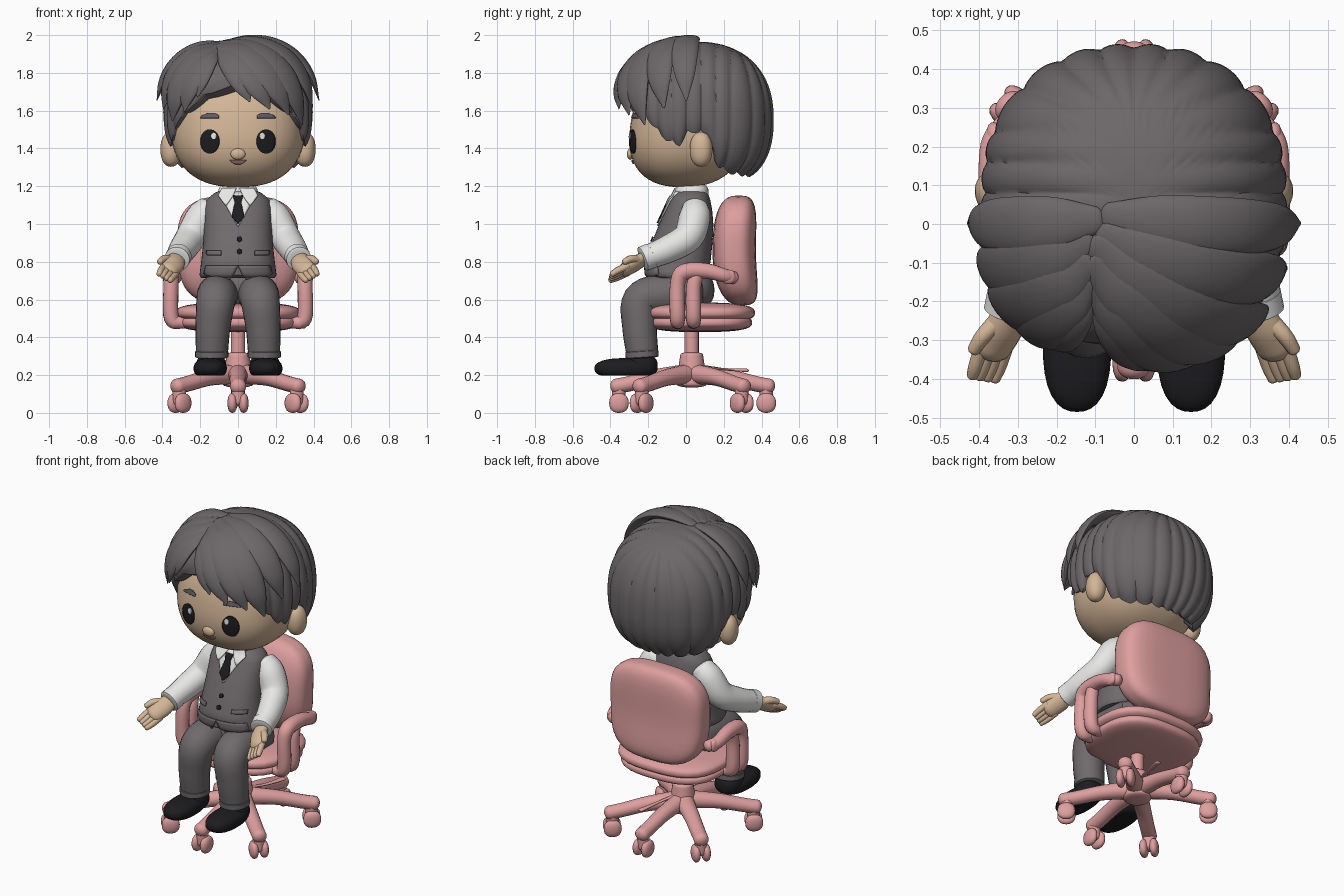
import bpy, bmesh, math
from mathutils import Vector as V

if "Cube" in bpy.data.objects:
    bpy.data.objects.remove(bpy.data.objects["Cube"])

def material(name, c):
    m = bpy.data.materials.new(name)
    m.diffuse_color = (*c, 1)
    m.use_nodes = True
    m.node_tree.nodes["Principled BSDF"].inputs["Base Color"].default_value = m.diffuse_color
    return m
PINK = material("chair pink", (.73, .345, .345))
GREY = material("suit grey", (.16, .144, .15))
HAIR = material("hair grey", (.15, .136, .14))
SKIN = material("skin", (.65, .465, .31))
WHITE = material("white", (.82, .82, .81))
BLACK = material("black", (.012, .012, .014))
MOUTH = material("mouth", (.38, .19, .16))
BROW = material("brow grey", (.12, .11, .14))

def finish(name, bm, mat):
    bmesh.ops.recalc_face_normals(bm, faces=bm.faces)
    me = bpy.data.meshes.new(name)
    bm.to_mesh(me); bm.free()
    me.materials.append(mat)
    me.polygons.foreach_set("use_smooth", [True] * len(me.polygons))
    me.set_sharp_from_angle(angle=math.radians(50))
    ob = bpy.data.objects.new(name, me)
    bpy.context.collection.objects.link(ob)
    return ob

def loft(name, mat, rings, closed=True):
    bm = bmesh.new()
    vs = [[bm.verts.new(p) for p in r] for r in rings]
    n = len(vs[0])
    for a, b in zip(vs, vs[1:]):
        for i in range(n if closed else n - 1):
            j = (i + 1) % n
            bm.faces.new((a[i], a[j], b[j], b[i]))
    if closed:
        bm.faces.new(vs[0]); bm.faces.new(vs[-1])
    return finish(name, bm, mat)

# rounded solid: superellipsoid with an optional warp and z turn
def blob(name, mat, c, r, p=2.5, warp=None, turn=0, seg=32):
    bm = bmesh.new()
    bmesh.ops.create_uvsphere(bm, u_segments=seg, v_segments=seg // 3 * 2, radius=1)
    ct, st = math.cos(turn), math.sin(turn)
    for v in bm.verts:
        k = sum(abs(q) ** p for q in v.co) ** (-1 / p)
        x, y, z = (v.co[i] * k * r[i] for i in range(3))
        q = V((c[0] + x * ct - y * st, c[1] + x * st + y * ct, c[2] + z))
        v.co = warp(q) if warp else q
    return finish(name, bm, mat)

def spline(pts, n):
    e = [2 * pts[0] - pts[1]] + pts + [2 * pts[-1] - pts[-2]]
    out = []
    for a, b, c, d in zip(e, e[1:], e[2:], e[3:]):
        for i in range(n):
            t = i / n
            out.append(.5 * (2*b + (c - a)*t + (2*a - 5*b + 4*c - d)*t*t + (3*b - a - 3*c + d)*t**3))
    return out + [pts[-1]]

# smooth tube with rounded ends; flat squashes it along the normal
def tube(name, mat, pts, radii, normal=(.1, .2, 1), flat=1, dome=.7, seg=16, n=6):
    s = spline([V((*p, r)) for p, r in zip(pts, radii)], n)
    P, R = [q.xyz for q in s], [max(q.w, .002) for q in s]
    rings = []
    def ring(p, T, r):
        N = V(normal(p)) if callable(normal) else V(normal)
        N = (N - T * N.dot(T)).normalized()
        B = T.cross(N)
        rings.append([p + B*r*math.cos(a) + N*r*flat*math.sin(a)
                      for a in (2*math.pi*i/seg for i in range(seg))])
    T0, T1 = (P[1] - P[0]).normalized(), (P[-1] - P[-2]).normalized()
    angs = [math.radians(a) for a in (85, 65, 45, 22)]
    for a in angs:
        ring(P[0] - T0*R[0]*dome*math.sin(a), T0, R[0]*math.cos(a))
    for i in range(len(P)):
        ring(P[i], (P[min(i+1, len(P)-1)] - P[max(i-1, 0)]).normalized(), R[i])
    for a in reversed(angs):
        ring(P[-1] + T1*R[-1]*dome*math.sin(a), T1, R[-1]*math.cos(a))
    return loft(name, mat, rings)

# thin plate laid on a surface y = surf(x, z); rows are (z, x from, x to)
def patch(name, mat, rows, surf, off=.004, n=8):
    fine = [V(a).lerp(V(b), i / 3) for a, b in zip(rows, rows[1:]) for i in range(3)] + [V(rows[-1])]
    ob = loft(name, mat, [[(x, surf(x, z) - off, z) for x in (l + (h - l)*i/n for i in range(n+1))]
                          for z, l, h in fine], closed=False)
    m = ob.modifiers.new("thickness", "SOLIDIFY")
    m.thickness, m.offset = .008, 0

def oval(x, z, w, h):
    return [(z + h*math.cos(a), x - w*math.sin(a), x + w*math.sin(a))
            for a in (math.pi*(i + .05)/10.1 for i in range(11))]

# --- chair base: six legs with twin casters
CY = .03
for i, (ax, ay) in enumerate([(0, -.385), (0, .395), (.31, .265), (-.31, .265), (.31, -.265), (-.31, -.265)]):
    at = lambda t, z: (ax*t, CY + ay*t, z)
    tube(f"base_leg_{i}", PINK, [at(.1, .205), at(.5, .187), at(.85, .155), at(1.04, .14)],
         [.055, .046, .043, .043], flat=.95)
    tube(f"caster_neck_{i}", PINK, [at(1, .13), at(1, .06)], [.036, .036], normal=(1, 0, 0))
    ang = math.atan2(ay, ax) + math.pi / 2
    for s in (-1, 1):
        blob(f"caster_wheel_{i}_{s}", PINK, (ax + s*.03*math.cos(ang), CY + ay + s*.03*math.sin(ang), .052),
             (.026, .052, .052), 2.3, turn=ang, seg=18)
tube("hub", PINK, [(0, CY, .15), (0, CY, .24), (0, CY, .31)], [.08, .07, .06], normal=(1, 0, 0), dome=.2)
tube("post", PINK, [(0, CY, .28), (0, CY, .47)], [.038, .038], normal=(1, 0, 0))
tube("lever", PINK, [(.02, .08, .245), (.06, .19, .232), (.09, .32, .225)], [.012, .012, .018], flat=.5)

# --- seat, backrest, armrests
blob("seat_shell", PINK, (0, .075, .478), (.315, .275, .05), 2.8, seg=36)
blob("seat_cushion", PINK, (0, .075, .53), (.33, .29, .054), 2.8, seg=36)
def bend(q):
    t = (q.z - .86) / .29
    q.x *= 1 + .03*t
    q.y += (.045 if t < 0 else .025)*t*t
    return q
blob("backrest", PINK, (0, .255, .86), (.32, .115, .29), 3.2, bend, seg=42)
for s, side in ((-1, "right"), (1, "left")):
    tube(f"{side}_armrest", PINK, [(s*.29, -.045, .475), (s*.352, -.045, .50), (s*.355, -.045, .68),
         (s*.357, -.01, .745), (s*.36, .10, .752), (s*.36, .20, .728), (s*.33, .25, .715)],
         [.03, .04, .04, .044, .042, .037, .035], normal=(1, .3, .1))
    tube(f"{side}_armrest_rear", PINK, [(s*.29, .04, .475), (s*.352, .04, .50), (s*.355, .04, .66),
         (s*.357, .06, .735)], [.03, .04, .04, .035], normal=(1, .3, .1))
    blob(f"{side}_armrest_bolt", PINK, (s*.36, .225, .72), (.022, .038, .038), seg=18)

    # --- legs and shoes
    tube(f"{side}_leg", GREY, [(s*.10, .06, .62), (s*.108, -.12, .625), (s*.118, -.235, .59),
         (s*.133, -.245, .45), (s*.138, -.232, .32)], [.11, .109, .103, .092, .085],
         normal=(1, 0, 0), dome=.3, seg=24)
    tube(f"{side}_trouser_cuff", GREY, [(s*.139, -.232, .295), (s*.139, -.234, .325)], [.088, .088],
         normal=(1, 0, 0), dome=.1, seg=24)
    def sole(q):
        q.z = max(q.z, .197)
        return q
    blob(f"{side}_shoe", BLACK, (s*.147, -.318, .235), (.088, .167, .055), 2.4, sole)
    blob(f"{side}_shoe_heel", BLACK, (s*.142, -.235, .25), (.08, .085, .06), 2.5, sole)

    # --- arms and hands
    tube(f"{side}_sleeve", WHITE, [(s*.15, .05, 1.085), (s*.195, .045, 1.03), (s*.25, .01, .93),
         (s*.293, -.10, .865), (s*.318, -.20, .825)], [.07, .084, .08, .073, .064], dome=.4,
         normal=(1, .1, .3), seg=20)
    tube(f"{side}_cuff", WHITE, [(s*.312, -.185, .832), (s*.322, -.228, .815)], [.068, .067], dome=.1,
         normal=(1, .1, .3), seg=20)
    up = (-s*.45, -.45, .75)
    tube(f"{side}_palm", SKIN, [(s*.318, -.215, .82), (s*.337, -.27, .79), (s*.362, -.32, .76)],
         [.045, .056, .052], normal=up, flat=.65)
    for i in range(4):
        tube(f"{side}_finger_{i}", SKIN, [(s*(.328 + .021*i), -.31, .742 + .012*i),
             (s*(.346 + .021*i), -.365, .716 + .012*i), (s*(.36 + .019*i), -.40 + .003*i, .702 + .011*i)],
             [.019, .018, .015], normal=up, seg=10, n=4)
    tube(f"{side}_thumb", SKIN, [(s*.35, -.25, .81), (s*.39, -.29, .815), (s*.413, -.325, .80)],
         [.026, .021, .017], normal=up, seg=10, n=4)

# --- pelvis and vest
blob("pelvis", GREY, (0, .0, .65), (.18, .15, .11))
TORSO = [(.715, .195, -.19, .10), (.73, .204, -.212, .115), (.80, .195, -.215, .13), (.90, .184, -.182, .14),
         (1.0, .18, -.142, .145), (1.08, .178, -.105, .138), (1.13, .165, -.083, .128),
         (1.165, .125, -.06, .115), (1.185, .07, -.03, .09)]
def section(z):
    z = min(max(z, TORSO[0][0]), TORSO[-1][0])
    for a, b in zip(TORSO, TORSO[1:]):
        if z <= b[0]:
            q = V(a).lerp(V(b), (z - a[0]) / (b[0] - a[0]))
            return q[1], (q[2] + q[3]) / 2, (q[3] - q[2]) / 2
def chest(x, z):
    a, c, b = section(z)
    return c - b*max(0, 1 - abs(x/a)**2.4)**(1/2.4)
def torso_ring(z):
    a, c, b = section(z)
    e = 2 / 2.4
    f = lambda v: math.copysign(abs(v)**e, v)
    return [(a*f(math.cos(t)), c + b*f(math.sin(t)), z) for t in (math.pi*i/24 for i in range(48))]
loft("vest", GREY, [torso_ring(z) for z in [r[0] for r in TORSO[:2]] + [.73 + .455*i/24 for i in range(1, 25)]])
patch("shirt_front", WHITE, [(1.17, -.085, .085), (1.10, -.066, .066), (.99, -.003, .003)], chest)
patch("tie", BLACK, [(1.15, -.027, .027), (1.115, -.017, .017), (1.04, -.033, .033), (1.005, -.004, .004)], chest, .012)
blob("collar", WHITE, (0, .03, 1.165), (.105, .09, .06), 2.5)
for s, side in ((-1, "right"), (1, "left")):
    row = lambda z, a, b: (z, s*a, s*b)
    patch(f"{side}_collar_wing", WHITE, [row(1.19, .008, .085), row(1.15, .025, .105), row(1.10, .06, .068)],
          lambda x, z: chest(x*.6, min(z, 1.15)) + max(0, z - 1.14)*.5, .012)
    patch(f"{side}_vest_point", GREY, [row(.78, .0, .17), row(.735, .02, .18), row(.705, .045, .07)], chest)
    patch(f"{side}_vest_pocket", GREY, [row(.858, .09, .165), row(.835, .09, .165)], chest, .007)
for i, z in enumerate((.92, .855)):
    patch(f"vest_button_{i}", BLACK, oval(.008, z, .013, .013), chest, .006)

# --- head
def lean(z):
    return .025 - .13*(1.52 - z)
def head_warp(q):
    q.y += lean(q.z)
    return q
def face(x, z):
    k = 1 - abs(x/.355)**2.4 - abs((z - 1.52)/.325)**2.4
    return lean(z) - .32*max(k, 0)**(1/2.4)
blob("head", SKIN, (0, 0, 1.52), (.355, .32, .325), 2.4, head_warp, seg=48)
blob("nose", SKIN, (0, -.295, 1.37), (.04, .018, .03), 2, seg=18)
for s, side in ((-1, "right"), (1, "left")):
    blob(f"{side}_ear", SKIN, (s*.355, .08, 1.395), (.055, .06, .092), 2.2, turn=-s*.25)
    patch(f"{side}_eye", BLACK, oval(s*.148, 1.437, .05, .064), face)
    patch(f"{side}_eye_shine", WHITE, oval(s*.128, 1.466, .014, .017), face, .008)
    patch(f"{side}_brow", BROW, [(1.588, s*.125, s*.155), (1.574, s*.10, s*.19), (1.56, s*.10, s*.20)], face)
patch("mouth", MOUTH, [(1.338, -.044, .044), (1.328, -.034, .034), (1.318, -.016, .016)], face)

# --- hair cap with locks falling from a centre line to both sides and the back
HC = V((0, .05, 1.55))
def on_cap(d, k=1):
    d = d.normalized()
    return HC + d*k*sum(abs(q/r)**2.3 for q, r in zip(d, (.393, .41, .415)))**(-1/2.3)
LINE = [(0, 58), (25, 68), (50, 86), (66, 103), (77, 108), (84, 97), (100, 98), (110, 124), (130, 131), (180, 134)]
def hairline(deg):
    for a, b in zip(LINE, LINE[1:]):
        if deg <= b[0]:
            return a[1] + (b[1] - a[1])*(deg - a[0])/(b[0] - a[0])
    return LINE[-1][1]
def ripple(d):
    p = on_cap(V((d.x, d.y, max(d.z, 0))))
    x, y = abs(p.x), p.y
    phase = min(y, .25)/.08 + math.atan2(max(y - .25, 0), x + .001)*2.5
    return abs(math.sin(math.pi*phase))**.6, min(1, math.hypot(x, max(y - .25, 0))*5)
COLS, ROWS = 240, 36
def cap_ring(s, scale=1):
    out = []
    for i in range(COLS):
        th = 2*math.pi*i/COLS
        side = V((math.sin(th), -math.cos(th), 0))
        phi = math.radians((hairline(min(math.degrees(th), 360 - math.degrees(th))) + 3*ripple(side)[0])*s)
        d = side*math.sin(phi) + V((0, 0, math.cos(phi)))
        rip, fade = ripple(d)
        out.append(on_cap(d, scale*(1 + .034*(rip - .6)*fade - .05*s**14)))
    return out
loft("hair_cap", HAIR, [cap_ring(.01 + .99*i/ROWS) for i in range(ROWS + 1)] + [cap_ring(1, .9), cap_ring(1, .6)])

# --- swept fringe locks: root x, root y, tip, width, lift at the tip
LOCKS = [(-.06, .02, (.44, .0, 1.66), .075, 1.11), (-.07, -.03, (.40, -.12, 1.62), .085, 1.06),
         (-.09, -.06, (.34, -.22, 1.53), .09, 1.04), (-.10, -.11, (.26, -.29, 1.58), .09, 1.05),
         (-.09, -.17, (.16, -.34, 1.61), .085, 1.05), (-.08, -.22, (.06, -.37, 1.65), .07, 1.05),
         (-.10, .01, (-.44, .0, 1.66), .075, 1.11), (-.13, -.05, (-.40, -.12, 1.61), .085, 1.06),
         (-.13, -.11, (-.35, -.21, 1.55), .09, 1.04), (-.14, -.17, (-.28, -.28, 1.60), .08, 1.04),
         (-.15, -.22, (-.22, -.33, 1.68), .06, 1.04)]
for i, (x, y, tip, w, lift) in enumerate(LOCKS):
    a, b = (V((x, y, 1.95)) - HC).normalized(), (V(tip) - HC).normalized()
    path = [on_cap(a.slerp(b, t/5), 1 + (lift - 1)*t/5 + .02*math.sin(math.pi*t/5)) for t in range(6)]
    tube(f"fringe_lock_{i}", HAIR, path, [w*k for k in (.5, .9, 1, .95, .68, .08)],
         normal=lambda p: p - HC, flat=.38, n=5)
